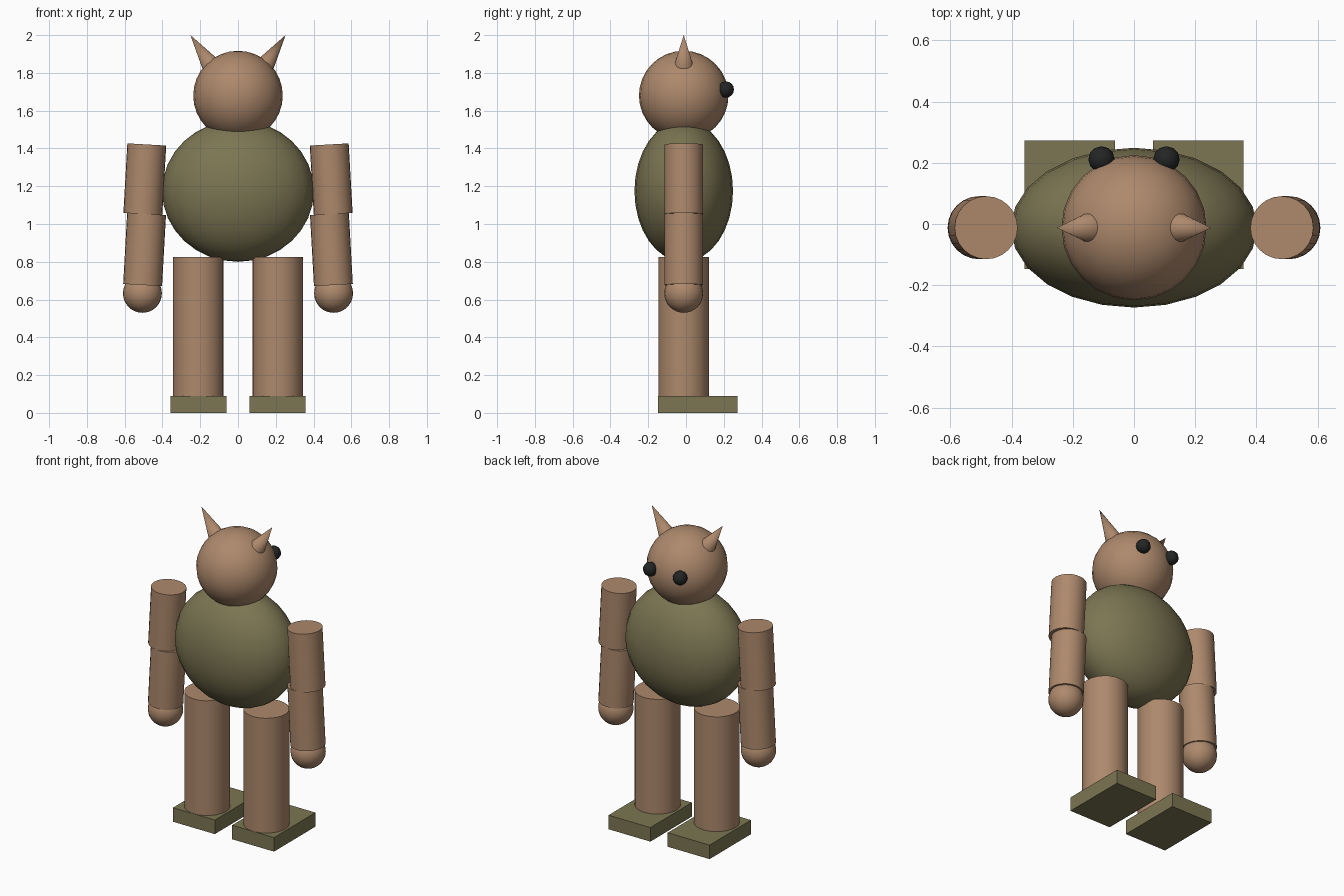
import bpy
import math
from mathutils import Vector

if "Cube" in bpy.data.objects:
    bpy.data.objects.remove(bpy.data.objects["Cube"])


def material(name, rgb):
    m = bpy.data.materials.new(name)
    m.diffuse_color = (*rgb, 1.0)
    m.use_nodes = True
    m.node_tree.nodes["Principled BSDF"].inputs["Base Color"].default_value = m.diffuse_color
    return m


TAN = material("tan skin", (0.42, 0.25, 0.15))
OLIVE = material("olive cloth", (0.20, 0.18, 0.085))
BLACK = material("black eye", (0.017, 0.018, 0.018))
Y = -0.012  # depth of the body axis


def finish(name, mat):
    obj = bpy.context.object
    obj.name = name
    obj.data.name = name
    obj.data.materials.append(mat)
    bpy.ops.object.transform_apply(location=False, rotation=False, scale=True)
    bpy.ops.object.shade_smooth_by_angle(angle=math.radians(40))
    return obj


def ball(name, mat, centre, radii, segments=24, rings=16):
    bpy.ops.mesh.primitive_uv_sphere_add(segments=segments, ring_count=rings,
                                         radius=1, location=centre)
    bpy.context.object.scale = radii
    return finish(name, mat)


def tube(name, mat, bottom, top, r_bottom, r_top):
    """Cylinder or cone between two points."""
    a, b = Vector(bottom), Vector(top)
    axis = b - a
    bpy.ops.mesh.primitive_cone_add(
        vertices=24, radius1=r_bottom, radius2=r_top, depth=axis.length,
        location=(a + b) / 2, rotation=axis.to_track_quat('Z', 'Y').to_euler())
    return finish(name, mat)


# Torso and head
ball("torso", OLIVE, (0, Y, 1.175), (0.402, 0.261, 0.375))
ball("head", TAN, (0, Y, 1.68), (0.237, 0.237, 0.237))

for side, s in (("left", -1), ("right", 1)):
    # Ears lean outwards, their bases sunk into the head
    tube(side + "_ear", TAN, (s * 0.128, Y, 1.818), (s * 0.252, Y, 2.0), 0.057, 0)

    # Eyes on the +y side of the head
    ball(side + "_eye", BLACK, (s * 0.106, 0.211, 1.712), (0.043,) * 3, 12, 8)

    # Arms
    tube(side + "_upper_arm", TAN, (s * 0.504, Y, 1.053), (s * 0.483, Y, 1.421), 0.103, 0.103)
    tube(side + "_forearm", TAN, (s * 0.505, Y, 0.677), (s * 0.484, Y, 1.053), 0.103, 0.103)
    ball(side + "_hand", TAN, (s * 0.506, Y, 0.633), (0.103,) * 3)

    # Legs
    tube(side + "_thigh", TAN, (s * 0.21, Y, 0.452), (s * 0.21, Y, 0.826), 0.134, 0.134)
    tube(side + "_shin", TAN, (s * 0.21, Y, 0.08), (s * 0.21, Y, 0.452), 0.134, 0.134)

    # Feet
    bpy.ops.mesh.primitive_cube_add(size=1, location=(s * 0.21, 0.063, 0.045))
    bpy.context.object.scale = (0.297, 0.42, 0.09)
    finish(side + "_foot", OLIVE)
